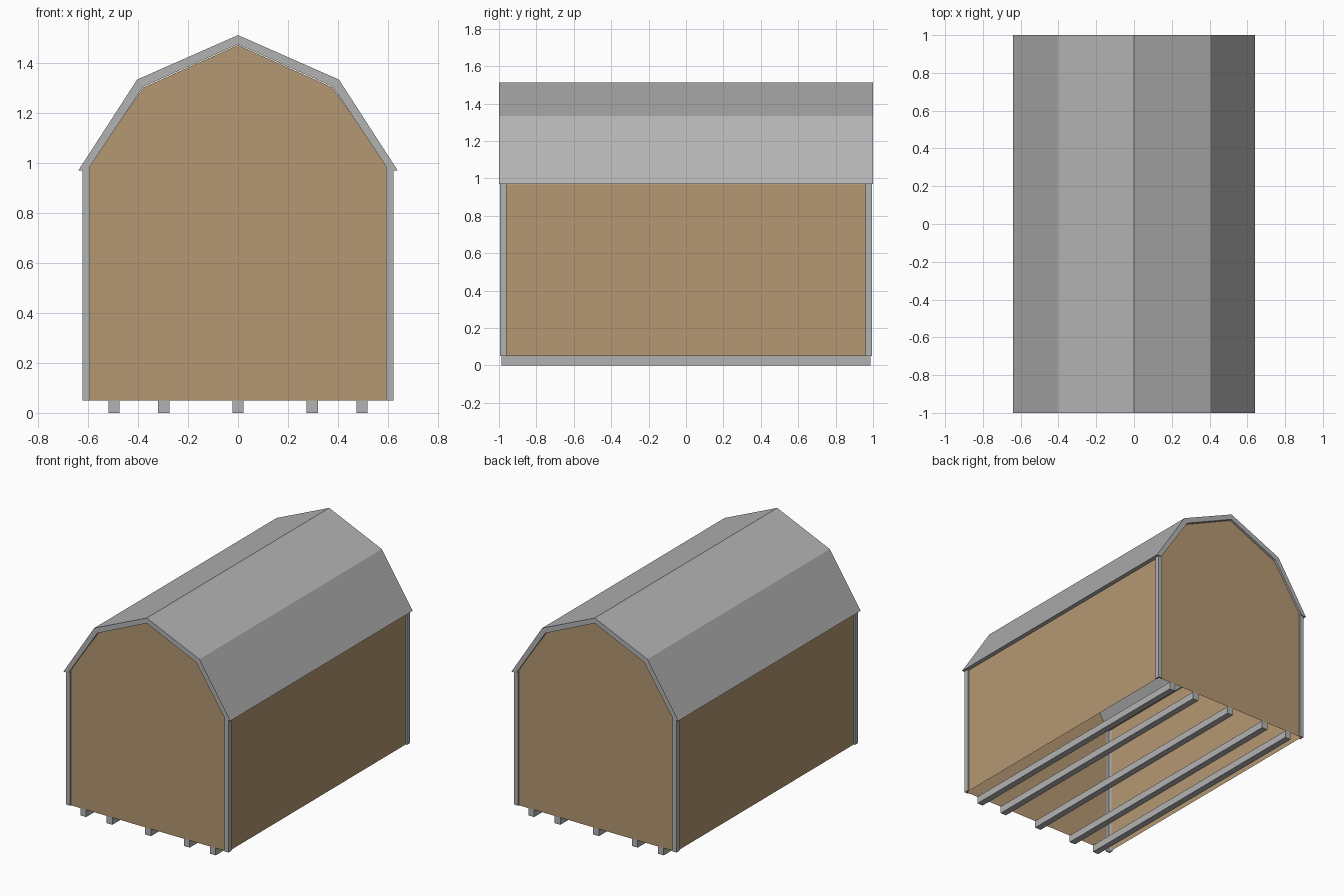
import bpy, bmesh

if "Cube" in bpy.data.objects:
    bpy.data.objects.remove(bpy.data.objects["Cube"])

def material(name, rgb):
    m = bpy.data.materials.new(name)
    m.diffuse_color = (*rgb, 1)
    m.use_nodes = True
    m.node_tree.nodes["Principled BSDF"].inputs["Base Color"].default_value = m.diffuse_color
    return m

TAN = material("tan boards", (0.46, 0.31, 0.17))
GREY = material("grey trim", (0.45, 0.45, 0.45))

def finish(name, bm, mat):
    bmesh.ops.recalc_face_normals(bm, faces=bm.faces[:])
    me = bpy.data.meshes.new(name)
    bm.to_mesh(me)
    bm.free()
    me.materials.append(mat)
    ob = bpy.data.objects.new(name, me)
    bpy.context.collection.objects.link(ob)
    return ob

def extrude(bm, points, offset):
    """Closed prism from a planar outline of 3D points."""
    face = bm.faces.new([bm.verts.new(p) for p in points])
    ext = bmesh.ops.extrude_face_region(bm, geom=[face], use_keep_orig=True)
    verts = [v for v in ext["geom"] if isinstance(v, bmesh.types.BMVert)]
    bmesh.ops.translate(bm, verts=verts, vec=offset)

def mirrored(right):
    """Right half profile from bottom to ridge, completed on the left."""
    return right + [(-x, z) for x, z in reversed(right[:-1])]

# Walls: gambrel-shaped shell, open underneath
Y = 0.986
BASE = 0.05
profile = mirrored([(0.613, BASE), (0.613, 0.966), (0.379, 1.303), (0, 1.473)])
bm = bmesh.new()
extrude(bm, [(x, -Y, z) for x, z in profile], (0, 2 * Y, 0))
bmesh.ops.recalc_face_normals(bm, faces=bm.faces[:])
floor = [f for f in bm.faces if all(abs(v.co.z - BASE) < 1e-4 for v in f.verts)]
bmesh.ops.delete(bm, geom=floor, context='FACES_ONLY')
finish("walls", bm, TAN)

# Roof: thick gambrel band with flat-cut eaves
outer = mirrored([(0.64, 0.97), (0.404, 1.335), (0, 1.513)])
inner = mirrored([(0.604, 0.97), (0.38, 1.306), (0, 1.476)])
bm = bmesh.new()
extrude(bm, [(x, -1, z) for x, z in outer + inner[::-1]], (0, 2, 0))
finish("roof", bm, GREY)

# Corner trim: L-shaped boards wrapped round each corner
for sx, side in ((-1, "left"), (1, "right")):
    for sy, end in ((-1, "front"), (1, "back")):
        ell = [(0.623, 0.994), (0.592, 0.994), (0.592, Y - 0.001),
               (0.612, Y - 0.001), (0.612, 0.961), (0.623, 0.961)]
        bm = bmesh.new()
        extrude(bm, [(sx * x, sy * y, BASE) for x, y in ell], (0, 0, 0.935))
        finish(f"{end}_{side}_corner_trim", bm, GREY)

# Skids: long runners under the shed
for i, x in enumerate((-0.497, -0.297, 0, 0.297, 0.497)):
    w = 0.0225
    bm = bmesh.new()
    extrude(bm, [(x - w, -Y, 0), (x + w, -Y, 0), (x + w, -Y, BASE), (x - w, -Y, BASE)],
            (0, 2 * Y, 0))
    finish(f"skid_{i + 1}", bm, GREY)
